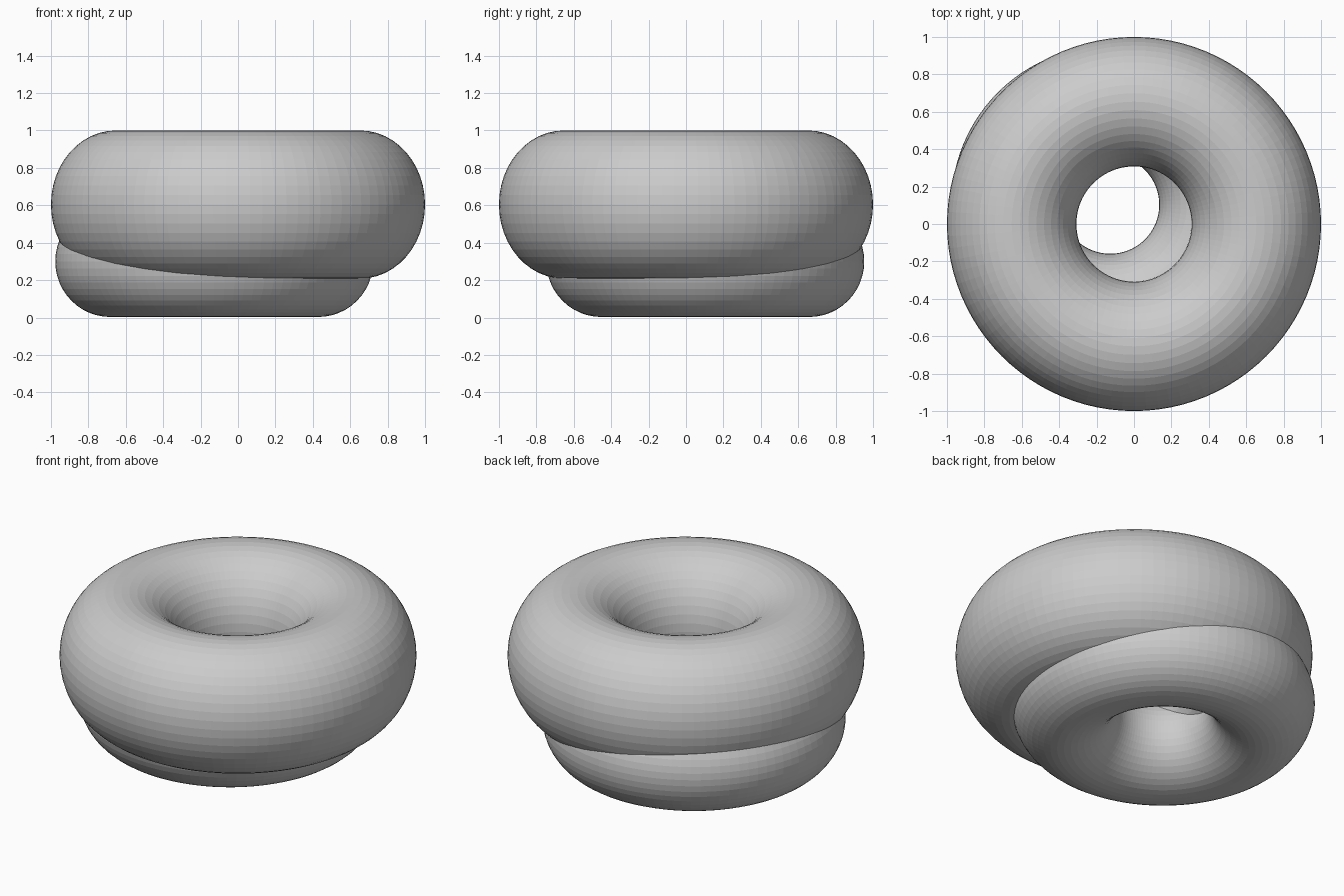
import bpy
import math

if "Cube" in bpy.data.objects:
    bpy.data.objects.remove(bpy.data.objects["Cube"])

grey = bpy.data.materials.new("plain_grey")
grey.diffuse_color = (0.6, 0.6, 0.6, 1.0)
grey.use_nodes = True
grey.node_tree.nodes["Principled BSDF"].inputs["Base Color"].default_value = grey.diffuse_color


def ring(name, centre, major, half_width, half_height, around=96, tube=48):
    """Faceted ring with an elliptical cross-section."""
    verts, faces = [], []
    for i in range(around):
        a = 2 * math.pi * i / around
        for j in range(tube):
            b = 2 * math.pi * j / tube
            r = major + half_width * math.cos(b)
            verts.append((r * math.cos(a), r * math.sin(a), half_height * math.sin(b)))
            i2, j2 = (i + 1) % around, (j + 1) % tube
            faces.append((i * tube + j, i2 * tube + j, i2 * tube + j2, i * tube + j2))
    mesh = bpy.data.meshes.new(name)
    mesh.from_pydata(verts, [], faces)
    mesh.materials.append(grey)
    obj = bpy.data.objects.new(name, mesh)
    obj.location = centre
    bpy.context.collection.objects.link(obj)
    return obj


# Large ring on top, smaller ring below pushed to the back left
ring("upper_ring", (0, 0, 0.604), 0.654, 0.346, 0.396)
ring("lower_ring", (-0.127, 0.103, 0.3), 0.556, 0.294, 0.297)
